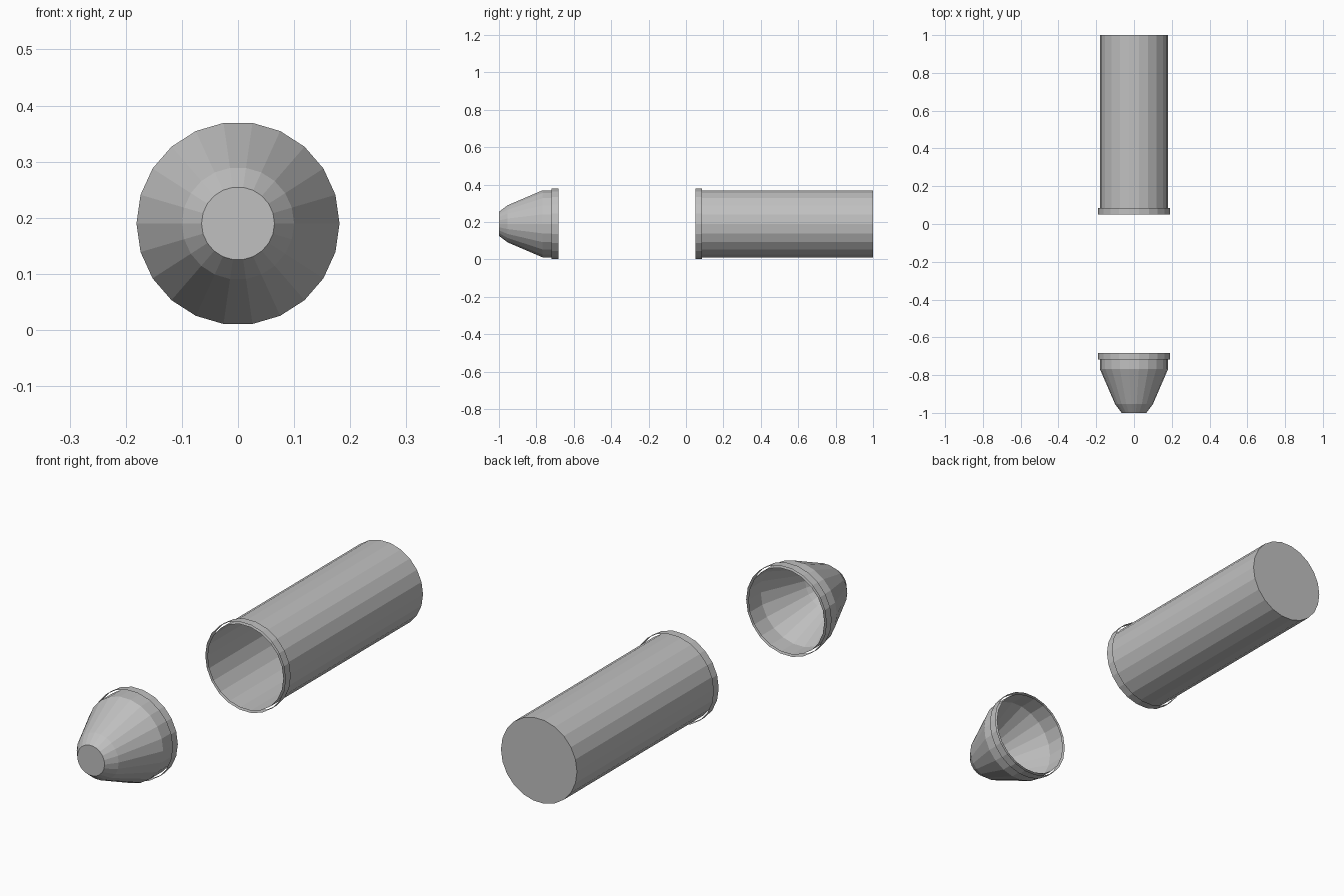
import bpy
import bmesh
from math import cos, sin, tau

SIDES = 22
AXIS_Z = 0.19

cube = bpy.data.objects.get("Cube")
if cube:
    bpy.data.objects.remove(cube, do_unlink=True)

grey = bpy.data.materials.new("plain_grey")
grey.use_nodes = True
colour = (0.53, 0.53, 0.53, 1)
grey.diffuse_color = colour
grey.node_tree.nodes["Principled BSDF"].inputs["Base Color"].default_value = colour


def shell(name, profile, cap=None):
    """Thin faceted shell around the y axis; profile is (y, radius) pairs, cap the index of the closed end."""
    bm = bmesh.new()
    rings = [[bm.verts.new((r * cos(tau * i / SIDES), y, AXIS_Z + r * sin(tau * i / SIDES)))
              for i in range(SIDES)] for y, r in profile]
    for a, b in zip(rings, rings[1:]):
        for i in range(SIDES):
            j = (i + 1) % SIDES
            bm.faces.new((a[i], a[j], b[j], b[i]))
    if cap is not None:
        ring = rings[cap]
        bm.faces.new(ring if cap == 0 else ring[::-1])
    # Turn every face away from the axis, and the caps outward
    for f in bm.faces:
        f.normal_update()
        c = f.calc_center_median()
        out = c.copy()
        out.z -= AXIS_Z
        if len(f.verts) == 4:
            out.y = 0
        if f.normal.dot(out) < 0:
            f.normal_flip()
    mesh = bpy.data.meshes.new(name)
    bm.to_mesh(mesh)
    bm.free()
    mesh.materials.append(grey)
    obj = bpy.data.objects.new(name, mesh)
    bpy.context.collection.objects.link(obj)
    return obj


# Long tube: open at the front, closed at the back
shell("tube_body", [(0.05, 0.181), (1.0, 0.181)], cap=1)
shell("tube_collar", [(0.05, 0.191), (0.086, 0.191)])

# Tapered nose: closed blunt tip, open at the back
shell("nose_cone", [(-1.0, 0.065), (-0.954, 0.1), (-0.767, 0.181), (-0.682, 0.181)], cap=0)
shell("nose_collar", [(-0.718, 0.191), (-0.682, 0.191)])
